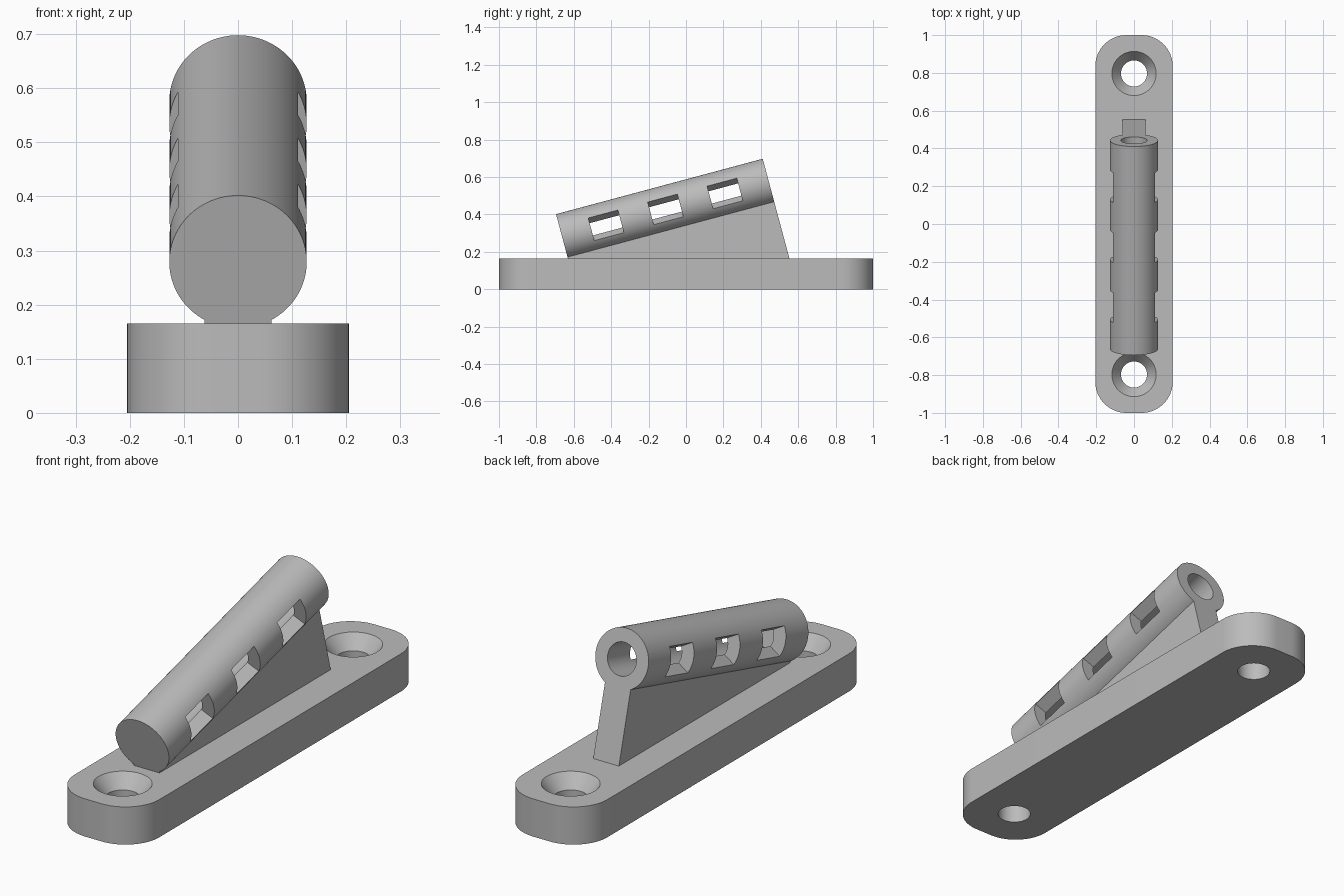
import bpy
import bmesh
from math import sin, cos, tan, pi, radians

cube = bpy.data.objects.get("Cube")
if cube:
    bpy.data.objects.remove(cube)

# Main dimensions
BASE_W, BASE_L, BASE_T, CORNER = 0.205, 1.0, 0.165, 0.165
TILT = radians(15)
TUBE_Y, TUBE_Z, TUBE_LEN = -0.662, 0.279, 1.144
TUBE_R, BORE_R, END_WALL = 0.127, 0.069, 0.082
RIB_W = 0.062

grey = bpy.data.materials.new("light_grey")
grey.use_nodes = True
COLOUR = (0.5, 0.5, 0.5, 1)
grey.diffuse_color = COLOUR
grey.node_tree.nodes["Principled BSDF"].inputs["Base Color"].default_value = COLOUR


def finish(name, bm):
    bmesh.ops.recalc_face_normals(bm, faces=bm.faces)
    mesh = bpy.data.meshes.new(name)
    bm.to_mesh(mesh)
    bm.free()
    obj = bpy.data.objects.new(name, mesh)
    bpy.context.collection.objects.link(obj)
    mesh.materials.append(grey)
    return obj


def prism(bm, outline, offset):
    """Extrude a closed outline of 3D points along an offset."""
    face = bm.faces.new([bm.verts.new(p) for p in outline])
    new = bmesh.ops.extrude_face_region(bm, geom=[face])["geom"]
    verts = [v for v in new if isinstance(v, bmesh.types.BMVert)]
    bmesh.ops.translate(bm, verts=verts, vec=offset)


def lathe(bm, profile, place, steps=64):
    """Turn (radius, height) points that start and end on the axis."""
    rings = []
    for r, h in profile:
        count = steps if r > 0 else 1
        rings.append([bm.verts.new(place(r * cos(2 * pi * i / steps),
                                         r * sin(2 * pi * i / steps), h))
                      for i in range(count)])
    for a, b in zip(rings, rings[1:]):
        for i in range(steps):
            j = (i + 1) % steps
            quad = [a[i % len(a)], a[j % len(a)], b[j % len(b)], b[i % len(b)]]
            bm.faces.new(list(dict.fromkeys(quad)))


def cut(target, cutter):
    mod = target.modifiers.new("cut", 'BOOLEAN')
    mod.operation = 'DIFFERENCE'
    mod.solver = 'EXACT'
    mod.object = cutter
    bpy.context.view_layer.objects.active = target
    bpy.ops.object.modifier_apply(modifier=mod.name)
    bpy.data.objects.remove(cutter)


def smooth(obj):
    bpy.ops.object.select_all(action='DESELECT')
    obj.select_set(True)
    bpy.context.view_layer.objects.active = obj
    bpy.ops.object.shade_smooth_by_angle(angle=radians(25))


# Base plate with rounded corners
bm = bmesh.new()
outline = []
for q, (sx, sy) in enumerate([(1, 1), (-1, 1), (-1, -1), (1, -1)]):
    for i in range(17):
        a = pi / 2 * (q + i / 16)
        outline.append((sx * (BASE_W - CORNER) + CORNER * cos(a),
                        sy * (BASE_L - CORNER) + CORNER * sin(a), 0))
prism(bm, outline, (0, 0, BASE_T))
base = finish("base_plate", bm)

# Countersunk screw holes
bm = bmesh.new()
hole = [(0, -0.1), (0.069, -0.1), (0.069, BASE_T - 0.06),
        (0.117, BASE_T), (0.117, 0.3), (0, 0.3)]
for y in (-0.797, 0.797):
    lathe(bm, hole, lambda u, v, h, y=y: (u, y + v, h))
cut(base, finish("screw_hole_cutter", bm))
smooth(base)

# Tube with a blind bore open at the back
bm = bmesh.new()
lathe(bm, [(0, 0), (TUBE_R, 0), (TUBE_R, TUBE_LEN), (BORE_R, TUBE_LEN),
           (BORE_R, END_WALL), (0, END_WALL)], lambda u, v, h: (u, h, v), 96)
tube = finish("slotted_tube", bm)

# Three pairs of wedge-shaped side windows
bm = bmesh.new()
pitch, length = 0.329, 0.164
for k in (-1, 0, 1):
    start = TUBE_LEN / 2 + k * pitch - length / 2
    for side in (-1, 1):
        wedge = [(side * x, start, s * x * tan(radians(29.5)))
                 for x, s in ((0.02, -1), (0.2, -1), (0.2, 1), (0.02, 1))]
        prism(bm, wedge, (0, length, 0))
cut(tube, finish("window_cutter", bm))
smooth(tube)
tube.location = (0, TUBE_Y, TUBE_Z)
tube.rotation_euler.x = TILT


# Support rib between tube and base, square to the tube ends
def rib_point(s, h):
    return (-RIB_W, TUBE_Y + s * cos(TILT) - h * sin(TILT),
            TUBE_Z + s * sin(TILT) + h * cos(TILT))


def drop(s):
    return (BASE_T - 0.005 - TUBE_Z - s * sin(TILT)) / cos(TILT)


bm = bmesh.new()
top = -0.105
prism(bm, [rib_point(0, top), rib_point(0, drop(0)),
           rib_point(TUBE_LEN, drop(TUBE_LEN)), rib_point(TUBE_LEN, top)],
      (2 * RIB_W, 0, 0))
finish("support_rib", bm)
